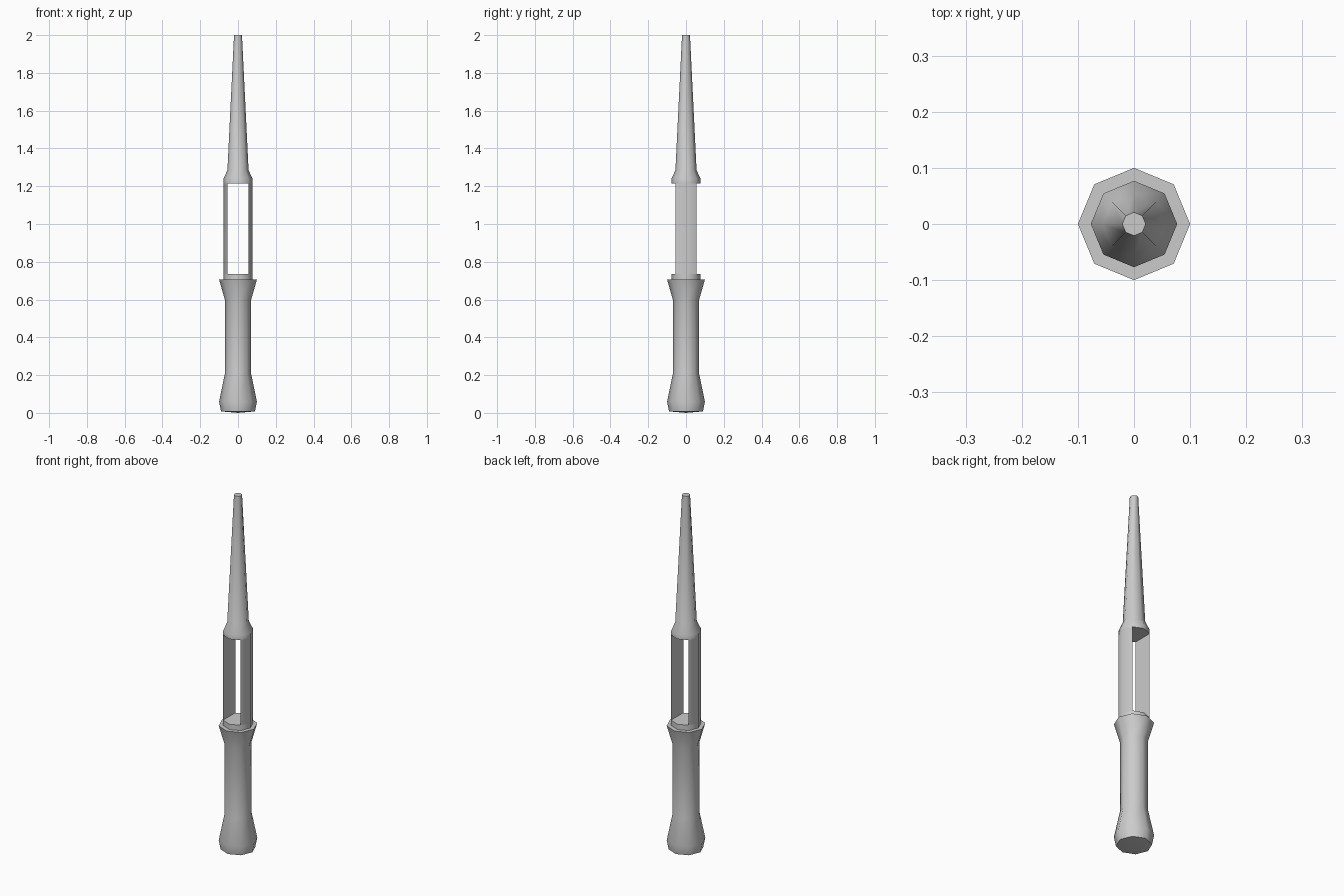
import bpy, bmesh
from math import sin, cos, pi, radians

if "Cube" in bpy.data.objects:
    bpy.data.objects.remove(bpy.data.objects["Cube"])

SIDES = 8


def finish(name, bm):
    bmesh.ops.recalc_face_normals(bm, faces=bm.faces)
    mesh = bpy.data.meshes.new(name)
    bm.to_mesh(mesh)
    bm.free()
    ob = bpy.data.objects.new(name, mesh)
    bpy.context.collection.objects.link(ob)
    bpy.ops.object.select_all(action='DESELECT')
    ob.select_set(True)
    bpy.context.view_layer.objects.active = ob
    bpy.ops.object.shade_smooth_by_angle(angle=radians(50))
    return ob


def lathe(name, profile, base_z=None):
    """Octagonal turned part from (radius, z) rings, corners on the axes."""
    bm = bmesh.new()
    rings = [[bm.verts.new((r * cos(2 * pi * i / SIDES), r * sin(2 * pi * i / SIDES), z))
              for i in range(SIDES)] for r, z in profile]
    for lo, hi in zip(rings, rings[1:]):
        for i in range(SIDES):
            j = (i + 1) % SIDES
            bm.faces.new((lo[i], lo[j], hi[j], hi[i]))
    bm.faces.new(rings[-1])
    if base_z is None:
        bm.faces.new(rings[0])
    else:
        centre = bm.verts.new((0, 0, base_z))
        for i in range(SIDES):
            bm.faces.new((rings[0][(i + 1) % SIDES], rings[0][i], centre))
    return finish(name, bm)


# Handle with swollen pommel, flared collar and slot floor
lathe("handle", [(0.09, 0.008), (0.10, 0.06), (0.07, 0.205), (0.07, 0.60),
                 (0.10, 0.705), (0.077, 0.705), (0.077, 0.735)], base_z=0)

# Tapering spike above the slot
lathe("spike", [(0.077, 1.215), (0.077, 1.24), (0.056, 1.285), (0.021, 2.0)])

# Two side cheeks that bridge the open slot
R, C = 0.077, 0.077 * cos(pi / 4)
for side, name in ((-1, "left_cheek"), (1, "right_cheek")):
    bm = bmesh.new()
    tri = bm.faces.new([bm.verts.new((side * x, y, 0.735))
                        for x, y in ((R, 0), (C, C), (C, -C))])
    ext = bmesh.ops.extrude_face_region(bm, geom=[tri], use_keep_orig=True)
    bmesh.ops.translate(bm, vec=(0, 0, 0.48),
                        verts=[v for v in ext["geom"] if isinstance(v, bmesh.types.BMVert)])
    finish(name, bm)
